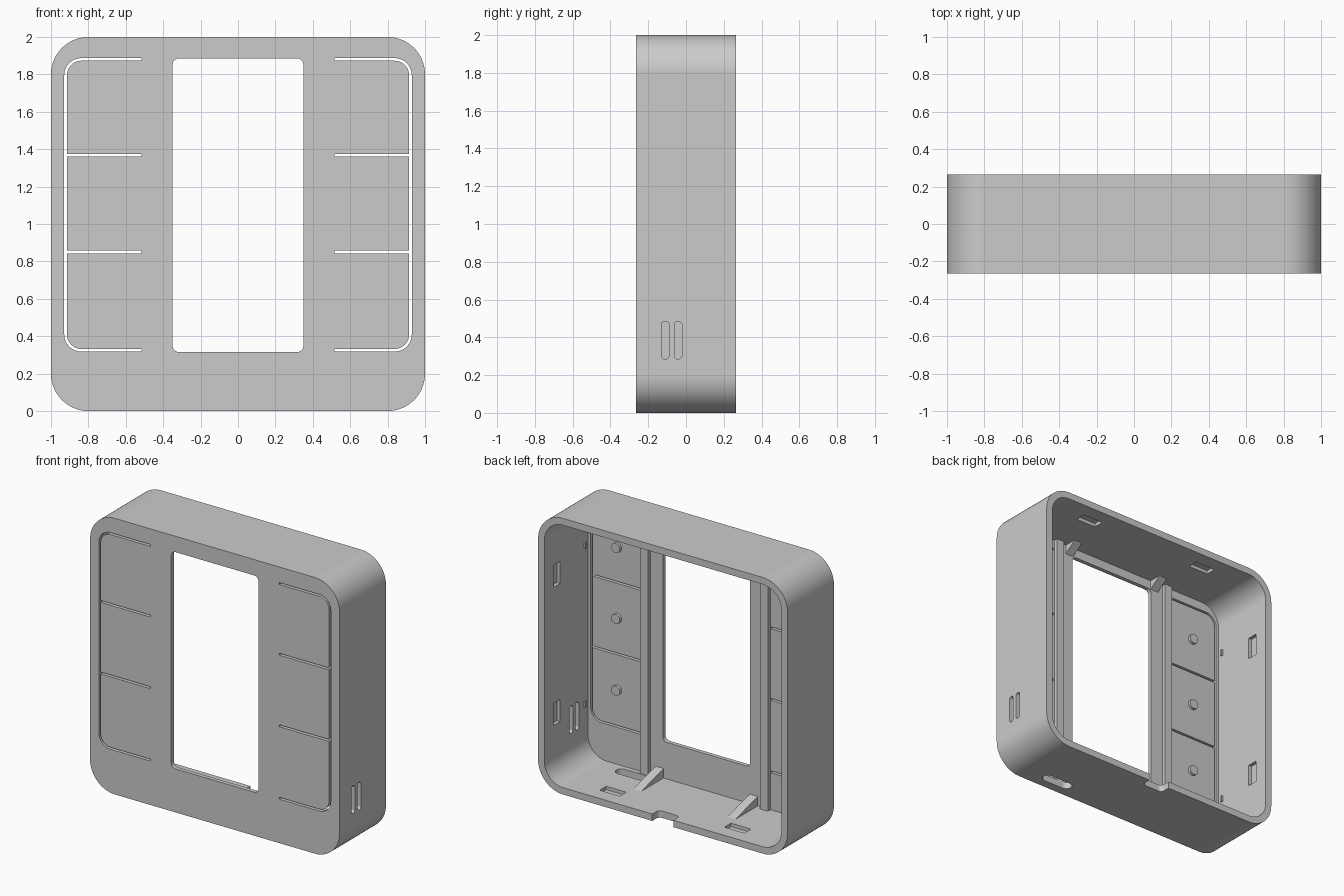
import bpy, bmesh, math
from mathutils import Vector, Matrix

cube = bpy.data.objects.get("Cube")
if cube:
    bpy.data.objects.remove(cube, do_unlink=True)

W, D, WALL, PLATE = 1.0, 0.265, 0.05, 0.03
FLOOR, CEIL, INNER = WALL, 2 - WALL, -D + PLATE

grey = bpy.data.materials.new("plain_grey")
grey.use_nodes = True
grey.diffuse_color = (0.6, 0.6, 0.6, 1)
grey.node_tree.nodes["Principled BSDF"].inputs["Base Color"].default_value = (0.6, 0.6, 0.6, 1)


def arc(cx, cy, r, start, end, steps=14):
    return [(cx + r * math.cos(math.radians(start + (end - start) * i / steps)),
             cy + r * math.sin(math.radians(start + (end - start) * i / steps)))
            for i in range(steps + 1)]


def rounded(cx, cy, w, h, r):
    """Outline of a rounded rectangle."""
    a, b = w / 2 - r, h / 2 - r
    corners = [(a, b), (-a, b), (-a, -b), (a, -b)]
    pts = []
    for i, (x, y) in enumerate(corners):
        pts += arc(cx + x, cy + y, r, 90 * i, 90 * i + 90)
    # drop doubled points where two arcs meet
    return [p for i, p in enumerate(pts)
            if math.dist(p, pts[i - 1]) > 1e-5]


def prism(name, outline, axis, lo, hi):
    """Extrude an outline along an axis; outline uses the other two axes in order."""
    def place(p, t):
        co = list(p)
        co.insert(axis, t)
        return co
    bm = bmesh.new()
    face = bm.faces.new([bm.verts.new(place(p, lo)) for p in outline])
    out = bmesh.ops.extrude_face_region(bm, geom=[face])
    shift = Vector(place((0, 0), hi - lo))
    bmesh.ops.translate(bm, vec=shift,
                        verts=[v for v in out["geom"] if isinstance(v, bmesh.types.BMVert)])
    bmesh.ops.recalc_face_normals(bm, faces=bm.faces)
    mesh = bpy.data.meshes.new(name)
    bm.to_mesh(mesh)
    bm.free()
    mesh.materials.append(grey)
    ob = bpy.data.objects.new(name, mesh)
    bpy.context.collection.objects.link(ob)
    return ob


def box(name, x0, x1, y0, y1, z0, z1):
    return prism(name, [(x0, y0), (x1, y0), (x1, y1), (x0, y1)], 2, z0, z1)


def activate(ob):
    bpy.ops.object.select_all(action='DESELECT')
    ob.select_set(True)
    bpy.context.view_layer.objects.active = ob


def cut(target, cutter):
    cutter.hide_render = True
    activate(target)
    mod = target.modifiers.new("cut", 'BOOLEAN')
    mod.operation, mod.solver, mod.object = 'DIFFERENCE', 'EXACT', cutter
    bpy.ops.object.modifier_apply(modifier=mod.name)
    bpy.data.objects.remove(cutter, do_unlink=True)


# Outer shell, hollow and open at the back
shell = prism("housing_shell", rounded(0, 1, 2, 2, 0.2), 1, -D, D)
cut(shell, prism("cavity", rounded(0, 1, 2 * (W - WALL), 2 * (1 - WALL), 0.15), 1, INNER, D + 0.1))
cut(shell, prism("window", rounded(0, 1.1, 0.7, 1.57, 0.035), 1, -D - 0.1, 0))

# Thin slots that separate the press pads on each side
TOP, BOTTOM, EDGE, TIP, R, HALF = 1.88, 0.325, 0.922, 0.515, 0.085, 0.007


def slot_side(r):
    cx = EDGE - R
    return ([(TIP, TOP - R + r)] + arc(cx, TOP - R, r, 90, 0)
            + arc(cx, BOTTOM + R, r, 0, -90) + [(TIP, BOTTOM + R - r)])


for s in (1, -1):
    outline = slot_side(R + HALF) + slot_side(R - HALF)[::-1]
    cut(shell, prism("pad_slot", [(s * x, z) for x, z in outline], 1, -D - 0.1, INNER + 0.03))
    for z in (0.85, 1.368):
        x0, x1 = sorted((s * TIP, s * EDGE))
        cut(shell, box("pad_gap", x0, x1, -D - 0.1, INNER + 0.03, z - HALF, z + HALF))

# Blind latch pockets in all four walls
POCKET = 0.025
for s in (1, -1):
    for c in (-0.5, 0.5):
        a, b = sorted((s * (W - WALL - 0.02), s * (W - WALL + POCKET)))
        cut(shell, box("side_pocket", a, b, 0.085, 0.16, 1 + c - 0.08, 1 + c + 0.08))
        cut(shell, box("end_pocket", c - 0.08, c + 0.08, 0.085, 0.16, 1 + a, 1 + b))

# Side vents, cable opening and rear notch in the floor
for y in (-0.11, -0.042):
    cut(shell, prism("vent", rounded(y, 0.385, 0.04, 0.2, 0.0195), 0, 0.9, 1.1))
cut(shell, prism("cable_opening", rounded(0.55, -0.16, 0.24, 0.08, 0.0395), 2, -0.1, 0.1))
cut(shell, prism("rear_notch", rounded(0, D + 0.02, 0.17, 0.19, 0.03), 2, -0.1, 0.1))

activate(shell)
bpy.ops.object.shade_smooth_by_angle(angle=math.radians(30))
weighted = shell.modifiers.new("weighted_normals", 'WEIGHTED_NORMAL')
weighted.keep_sharp = True

for s, side in ((1, "left"), (-1, "right")):
    # Upright stiffening rib next to the pads
    x0, x1 = sorted((s * 0.45, s * 0.512))
    box(side + "_rib", x0, x1, INNER - 0.005, INNER + 0.03, FLOOR - 0.01, CEIL + 0.01)
    # Ramped gussets on the floor and ceiling
    x0, x1 = sorted((s * 0.345, s * 0.41))
    for name, z, up in (("floor", FLOOR, 1), ("ceiling", CEIL, -1)):
        reach = 0.02 if up > 0 else -0.14
        wedge = [(INNER - 0.005, z - 0.01 * up), (reach, z - 0.01 * up),
                 (reach, z), (INNER - 0.005, z + 0.07 * up)]
        prism(side + "_" + name + "_gusset", wedge, 0, x0, x1)
    # Round switch pegs behind the pads
    for i, z in enumerate((0.59, 1.109, 1.624)):
        peg = prism(f"{side}_peg_{i + 1}", arc(s * 0.716, z, 0.035, 0, 345, 23),
                    1, INNER - 0.005, INNER + 0.02)
        activate(peg)
        bpy.ops.object.shade_smooth_by_angle(angle=math.radians(30))
    # Small locating nubs on the side walls
    for z in (0.44, 1.59):
        x0, x1 = sorted((s * (W - WALL - 0.01), s * (W - WALL + 0.01)))
        box(side + "_nub", x0, x1, INNER + 0.03, INNER + 0.045, z - 0.022, z + 0.022)
